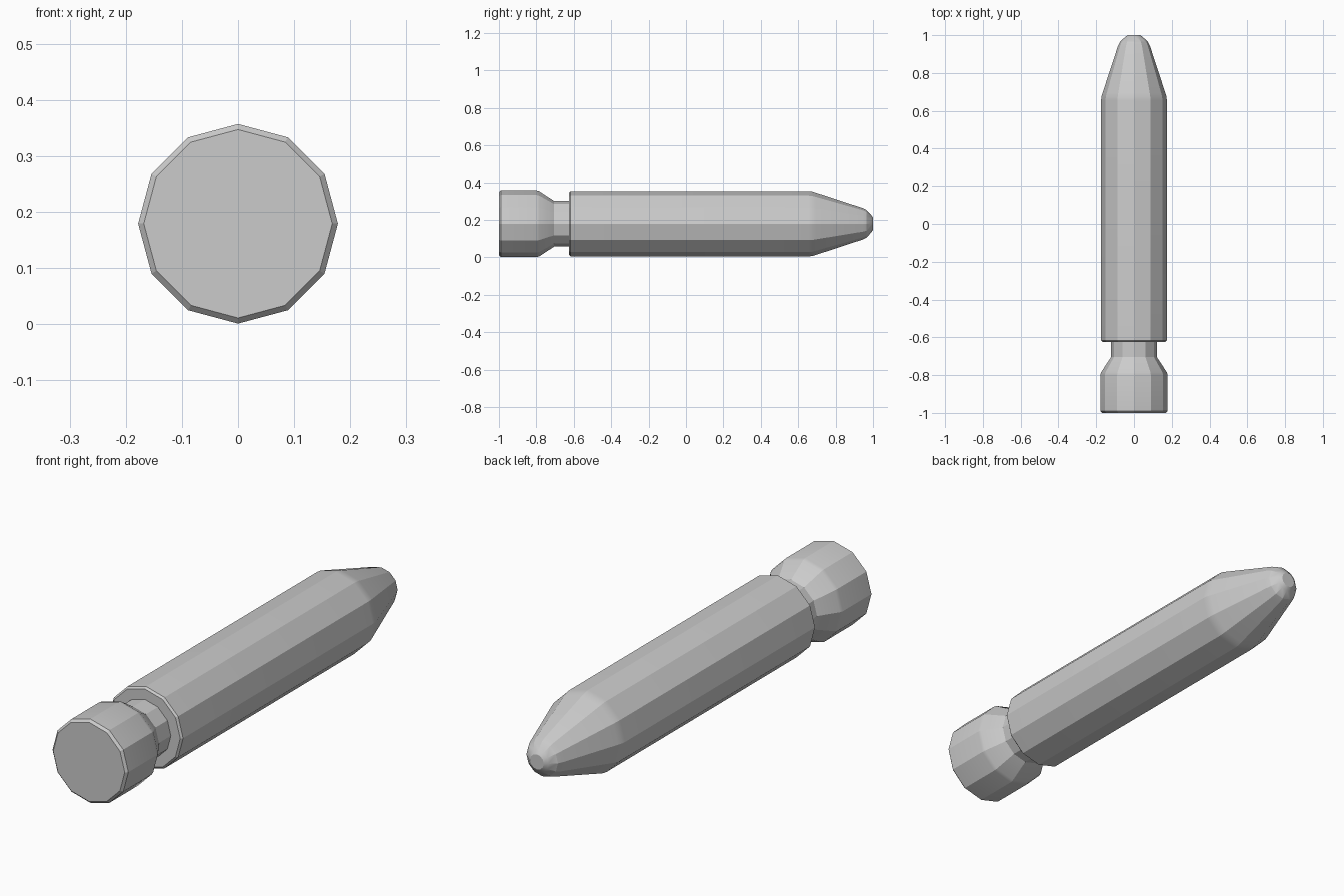
import bpy, bmesh, math

if "Cube" in bpy.data.objects:
    bpy.data.objects.remove(bpy.data.objects["Cube"])

SIDES = 12
CENTRE_Z = 0.179


def lathe(name, profile):
    """Closed 12-sided turning along y from (y, radius) points."""
    bm = bmesh.new()
    rings = []
    for y, r in profile:
        ring = []
        for i in range(SIDES):
            a = 2 * math.pi * i / SIDES
            ring.append(bm.verts.new((r * math.cos(a), y, CENTRE_Z + r * math.sin(a))))
        rings.append(ring)
    for a, b in zip(rings, rings[1:]):
        for i in range(SIDES):
            j = (i + 1) % SIDES
            bm.faces.new((a[i], a[j], b[j], b[i]))
    bm.faces.new(rings[0])
    bm.faces.new(rings[-1])
    bmesh.ops.recalc_face_normals(bm, faces=bm.faces)
    mesh = bpy.data.meshes.new(name)
    bm.to_mesh(mesh)
    bm.free()
    obj = bpy.data.objects.new(name, mesh)
    bpy.context.collection.objects.link(obj)
    # Facets stay crisp, only the shallow shoulder bends are softened
    bpy.ops.object.select_all(action='DESELECT')
    obj.select_set(True)
    bpy.context.view_layer.objects.active = obj
    bpy.ops.object.shade_smooth_by_angle(angle=math.radians(20))
    return obj


# One turned piece: bevelled base rim, tapered neck groove, long body, blunt nose
lathe("turned_body", [
    (-1.0, 0.168), (-0.99, 0.178), (-0.80, 0.178), (-0.785, 0.174),
    (-0.705, 0.122), (-0.625, 0.122),
    (-0.625, 0.166), (-0.617, 0.174),
    (0.655, 0.174), (0.675, 0.172), (0.695, 0.166),
    (0.945, 0.084), (0.965, 0.074), (0.99, 0.047), (1.0, 0.032),
])
